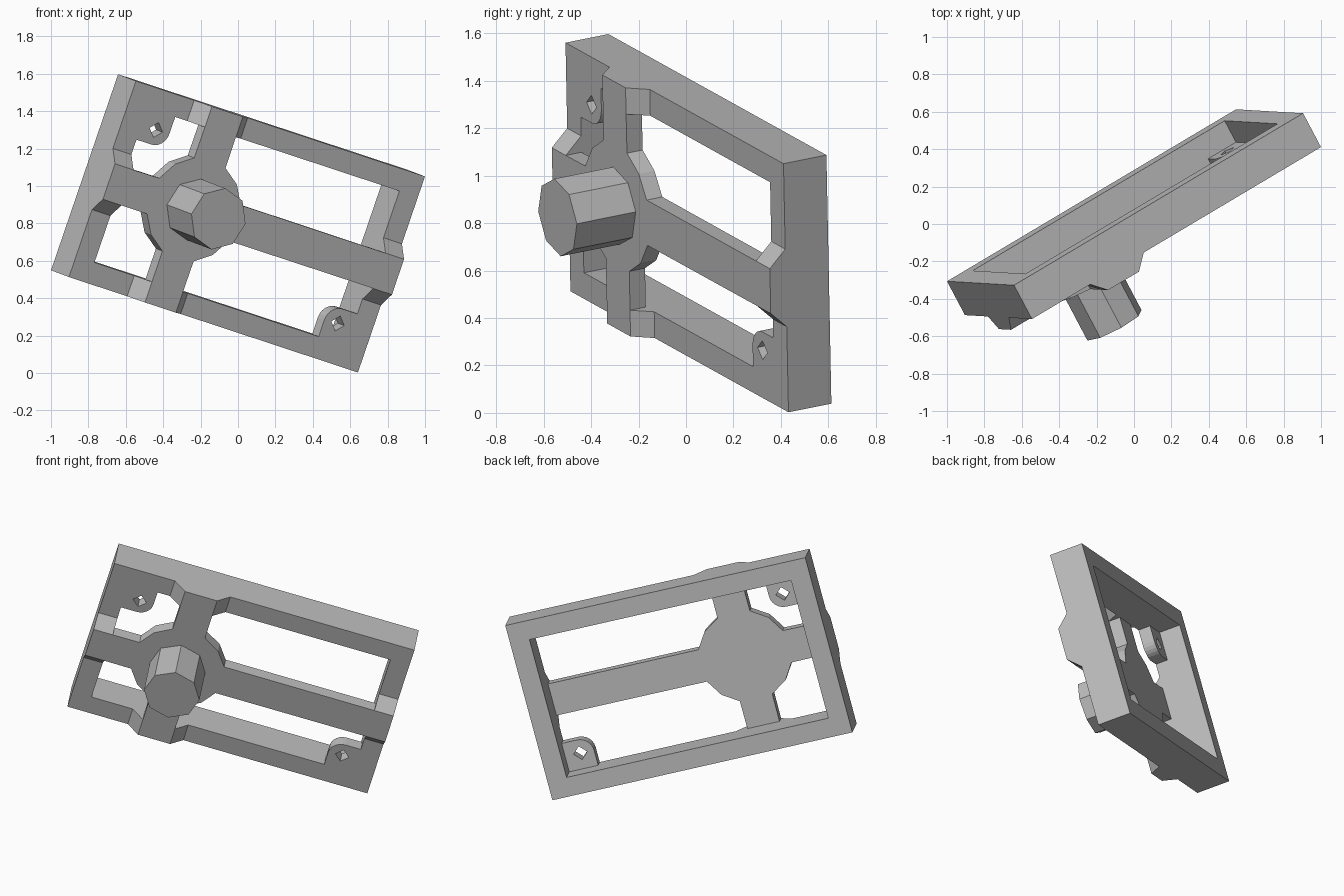
import bpy
from math import sin, cos, pi, radians
from mathutils import Matrix, Vector

cube = bpy.data.objects.get("Cube")
if cube:
    bpy.data.objects.remove(cube, do_unlink=True)

# Material
grey = bpy.data.materials.new("plain grey")
grey.use_nodes = True
COLOUR = (0.5, 0.5, 0.5, 1)
grey.diffuse_color = COLOUR
grey.node_tree.nodes["Principled BSDF"].inputs["Base Color"].default_value = COLOUR

# Tilted pose of the whole bracket: long side, short side, front normal
side = Vector((0.827, 0.492, -0.273)).normalized()
up = Vector((0.322, -0.02, 0.947))
up = (up - side * up.dot(side)).normalized()
POSE = Matrix((side, up, side.cross(up))).transposed().to_4x4()
POSE.translation = (0, 0.0525, 0.8)

# Main dimensions in the bracket's own frame
OUT_X, OUT_Y = 0.9345, 0.554      # outer half size
IN_X, IN_Y = 0.815, 0.437         # opening half size
FACE, RAISED = 0.104, 0.18        # frame face and raised face
THICK = RAISED - FACE
ARM = 0.1                         # arm half width
HUB_X = -0.385                    # crossing point


def slab(name, loops, z0, z1, local=Matrix()):
    """Extrude closed outlines (later ones are holes) from z0 to z1."""
    curve = bpy.data.curves.new(name, "CURVE")
    curve.dimensions = "2D"
    curve.fill_mode = "BOTH"
    curve.extrude = (z1 - z0) / 2
    for loop in loops:
        spline = curve.splines.new("POLY")
        spline.points.add(len(loop) - 1)
        for point, (x, y) in zip(spline.points, loop):
            point.co = (x, y, 0, 1)
        spline.use_cyclic_u = True
    temp = bpy.data.objects.new(name + " outline", curve)
    bpy.context.collection.objects.link(temp)
    bpy.context.view_layer.update()
    graph = bpy.context.evaluated_depsgraph_get()
    mesh = bpy.data.meshes.new_from_object(temp.evaluated_get(graph))
    bpy.data.objects.remove(temp, do_unlink=True)
    mesh.transform(local @ Matrix.Translation((0, 0, (z0 + z1) / 2)))
    mesh.shade_flat()
    mesh.materials.clear()
    mesh.materials.append(grey)
    obj = bpy.data.objects.new(name, mesh)
    obj.matrix_world = POSE
    bpy.context.collection.objects.link(obj)
    return obj


def rect(x, y):
    return [(-x, -y), (x, -y), (x, y), (-x, y)]


def ring(radius, count, start=0.0, cx=0.0, cy=0.0):
    return [(cx + radius * cos(start + 2 * pi * i / count),
             cy + radius * sin(start + 2 * pi * i / count)) for i in range(count)]


# Rectangular frame
slab("frame", [rect(OUT_X, OUT_Y), rect(IN_X, IN_Y)], -FACE, FACE)

# Cross plate with round hub, and a sloped pad where each arm meets the frame
reach = [(IN_X - HUB_X, OUT_X - HUB_X), (IN_Y, OUT_Y),
         (IN_X + HUB_X, OUT_X + HUB_X), (IN_Y, OUT_Y)]
pad_profile = [(-0.173, FACE), (0.173, FACE), (ARM, RAISED), (-ARM, RAISED)]
pad_names = ["left_pad", "top_pad", "right_pad", "bottom_pad"]
outline = []
for i, (inner, outer) in enumerate(reach):
    turn = Matrix.Rotation(i * pi / 2, 4, "Z")
    corner = [(inner, -ARM), (inner, ARM)]
    corner += [(0.282 * cos(radians(d)), 0.282 * sin(radians(d))) for d in (21, 45, 69)]
    for x, y in corner:
        p = turn @ Vector((x, y, 0))
        outline.append((p.x + HUB_X, p.y))
    # profile x runs along the rim, profile y out of the face, depth outward
    axes = Matrix(((0, 0, 1, 0), (1, 0, 0, 0), (0, 1, 0, 0), (0, 0, 0, 1)))
    slab(pad_names[i], [pad_profile], inner, outer,
         Matrix.Translation((HUB_X, 0, 0)) @ turn @ axes)
slab("cross_plate", [outline], FACE, RAISED)

# Eight-sided knob
slab("knob", [ring(0.168, 8, radians(7), HUB_X)], RAISED, 0.465)

# Rounded corner tabs with square screw holes, in opposite corners
SIZE, ROUND = 0.18, 0.085
tab = [(0, 0), (SIZE, 0)]
tab += [(SIZE - ROUND + ROUND * cos(i * pi / 12), SIZE - ROUND + ROUND * sin(i * pi / 12))
        for i in range(7)]
tab += [(0, SIZE)]
hole = ring(0.042, 4, 0, 0.095, 0.098)
for name, s in (("lower_tab", 1), ("upper_tab", -1)):
    loops = [[(s * (IN_X - x), s * (y - IN_Y)) for x, y in loop] for loop in (tab, hole)]
    slab(name, loops, FACE - THICK, FACE)
